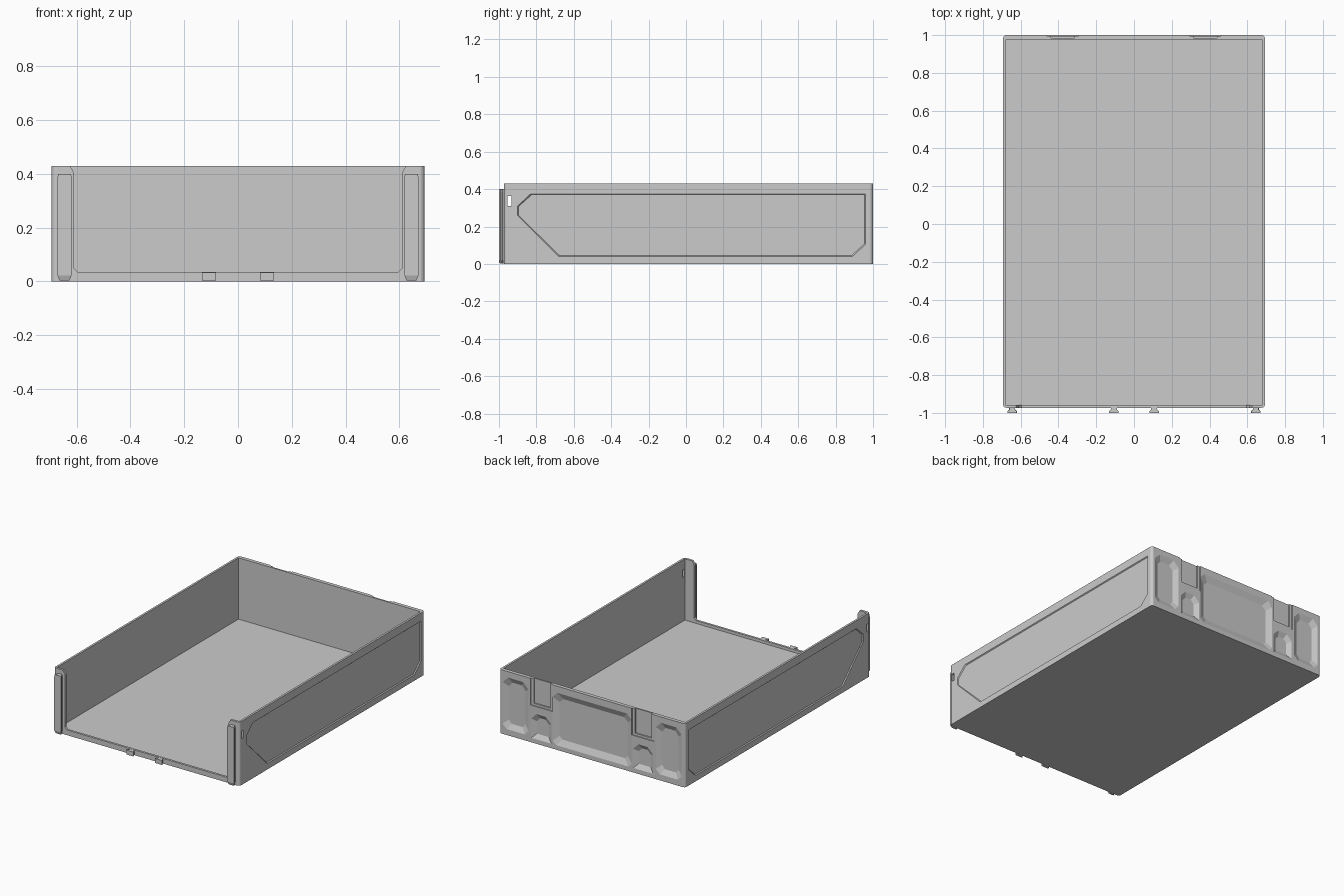
import bpy, bmesh, math

if "Cube" in bpy.data.objects:
    bpy.data.objects.remove(bpy.data.objects["Cube"])


def loft(name, rings):
    """Closed solid through rings of equal point count."""
    bm = bmesh.new()
    vs = [[bm.verts.new(p) for p in r] for r in rings]
    n = len(rings[0])
    for a, b in zip(vs, vs[1:]):
        for i in range(n):
            j = (i + 1) % n
            bm.faces.new((a[i], a[j], b[j], b[i]))
    bm.faces.new(vs[0])
    bm.faces.new(vs[-1])
    bmesh.ops.recalc_face_normals(bm, faces=bm.faces)
    me = bpy.data.meshes.new(name)
    bm.to_mesh(me)
    bm.free()
    ob = bpy.data.objects.new(name, me)
    bpy.context.collection.objects.link(ob)
    return ob


def rect(x0, x1, y0, y1, low=0.0, high=0.0):
    """Rectangle with chamfered lower and upper corners."""
    pts = []
    for x, y, sx, sy, c in ((x0, y0, 1, 1, low), (x1, y0, -1, 1, low),
                            (x1, y1, -1, -1, high), (x0, y1, 1, -1, high)):
        if c == 0:
            pts.append((x, y))
        else:
            pair = [(x, y + sy * c), (x + sx * c, y)]
            pts += pair if sx * sy > 0 else pair[::-1]
    return pts


def inset(pts, t):
    """Shrink an outline towards its centre by t on every side."""
    lo = [min(p[k] for p in pts) for k in (0, 1)]
    hi = [max(p[k] for p in pts) for k in (0, 1)]
    c = [(lo[k] + hi[k]) / 2 for k in (0, 1)]
    s = [1 - 2 * t / (hi[k] - lo[k]) for k in (0, 1)]
    return [tuple(c[k] + (p[k] - c[k]) * s[k] for k in (0, 1)) for p in pts]


def along_x(pts, x):
    return [(x, a, b) for a, b in pts]


def along_y(pts, y):
    return [(a, y, b) for a, b in pts]


def along_z(pts, z):
    return [(a, b, z) for a, b in pts]


W, H, FRONT, BACK = 0.693, 0.43, -0.973, 1.0
cutters = []


def cut(*rings):
    ob = loft("cutter", rings)
    ob.hide_render = True
    cutters.append(ob)


def back_pocket(pts, depth, taper):
    cut(along_y(pts, BACK + 0.02), along_y(pts, BACK),
        along_y(inset(pts, taper), BACK - depth))


# Tray body with rounded upright corners
r = 0.018
outline = []
for cx, cy, a0 in ((W - r, BACK - r, 0), (-W + r, BACK - r, 90),
                   (-W + r, FRONT + r, 180), (W - r, FRONT + r, 270)):
    for i in range(6):
        a = math.radians(a0 + 18 * i)
        outline.append((cx + r * math.cos(a), cy + r * math.sin(a)))
body = loft("tray_body", [along_z(outline, 0), along_z(outline, H)])

# Hollow inside
inner = rect(-0.679, 0.679, -0.958, 0.975)
cut(along_z(inner, 0.016), along_z(inner, 0.6))

# Front opening with chamfered corners
opening = [(-0.595, 0.035), (0.595, 0.035), (0.61, 0.05), (0.61, 0.405),
           (0.625, 0.43), (0.625, 0.5), (-0.625, 0.5), (-0.625, 0.43),
           (-0.61, 0.405), (-0.61, 0.05)]
cut(along_y(opening, -1.1), along_y(opening, -0.9))

# Shallow side panels
panel = [(-0.9, 0.26), (-0.68, 0.04), (0.89, 0.04), (0.96, 0.105),
         (0.96, 0.375), (-0.83, 0.375), (-0.9, 0.31)]
for s in (-1, 1):
    cut(along_x(panel, s * (W + 0.02)), along_x(panel, s * W),
        along_x(inset(panel, 0.005), s * (W - 0.006)))

# Through slots in the side walls
slot = rect(-0.954, -0.932, 0.31, 0.362)
for s in (-1, 1):
    cut(along_x(slot, s * 0.66), along_x(slot, s * 0.72))

# Back pockets: centre, tall outer, small lower, and stepped clip recesses
back_pocket(rect(-0.295, 0.295, 0.03, 0.385, 0.025, 0.035), 0.018, 0.04)
for s in (-1, 1):
    def span(a, b):
        return sorted((s * a, s * b))
    back_pocket(rect(*span(0.475, 0.668), 0.04, 0.39, 0.03, 0.04), 0.018, 0.035)
    back_pocket(rect(*span(0.305, 0.455), 0.03, 0.2, 0, 0.04), 0.018, 0.03)
    wide = rect(*span(0.295, 0.46), 0.25, 0.5)
    cut(along_y(wide, 1.02), along_y(wide, 0.994))
    deep = rect(*span(0.315, 0.44), 0.265, 0.5)
    cut(along_y(deep, 1.02), along_y(deep, 0.985))

# Apply all the cuts to the tray
for c in cutters:
    m = body.modifiers.new("cut", 'BOOLEAN')
    m.operation = 'DIFFERENCE'
    m.solver = 'EXACT'
    m.object = c
dg = bpy.context.evaluated_depsgraph_get()
result = bpy.data.meshes.new_from_object(body.evaluated_get(dg))
body.modifiers.clear()
body.data = result
for c in cutters:
    bpy.data.objects.remove(c)


# Dovetail section: narrow at the wall, wide at the front
def dovetail(x, grow=0.0, front=-1.0):
    n, w = 0.016 + grow, 0.026 + grow
    return [(x - n, FRONT + 0.003), (x + n, FRONT + 0.003), (x + n, -0.982),
            (x + w, front + 0.008), (x + w, front), (x - w, front),
            (x - w, front + 0.008), (x - n, -0.982)]


for s, side in ((-1, "left"), (1, "right")):
    # Upright front rail with tapered foot
    loft(side + "_front_rail",
         [along_z(dovetail(s * 0.645, -0.008, -0.993), 0.003),
          along_z(dovetail(s * 0.645), 0.022),
          along_z(dovetail(s * 0.645), 0.385),
          along_z(dovetail(s * 0.645, -0.002), 0.40)])
    # Small locating block on the front lip
    loft(side + "_front_block",
         [along_z(dovetail(s * 0.107), 0.004),
          along_z(dovetail(s * 0.107), 0.034)])
